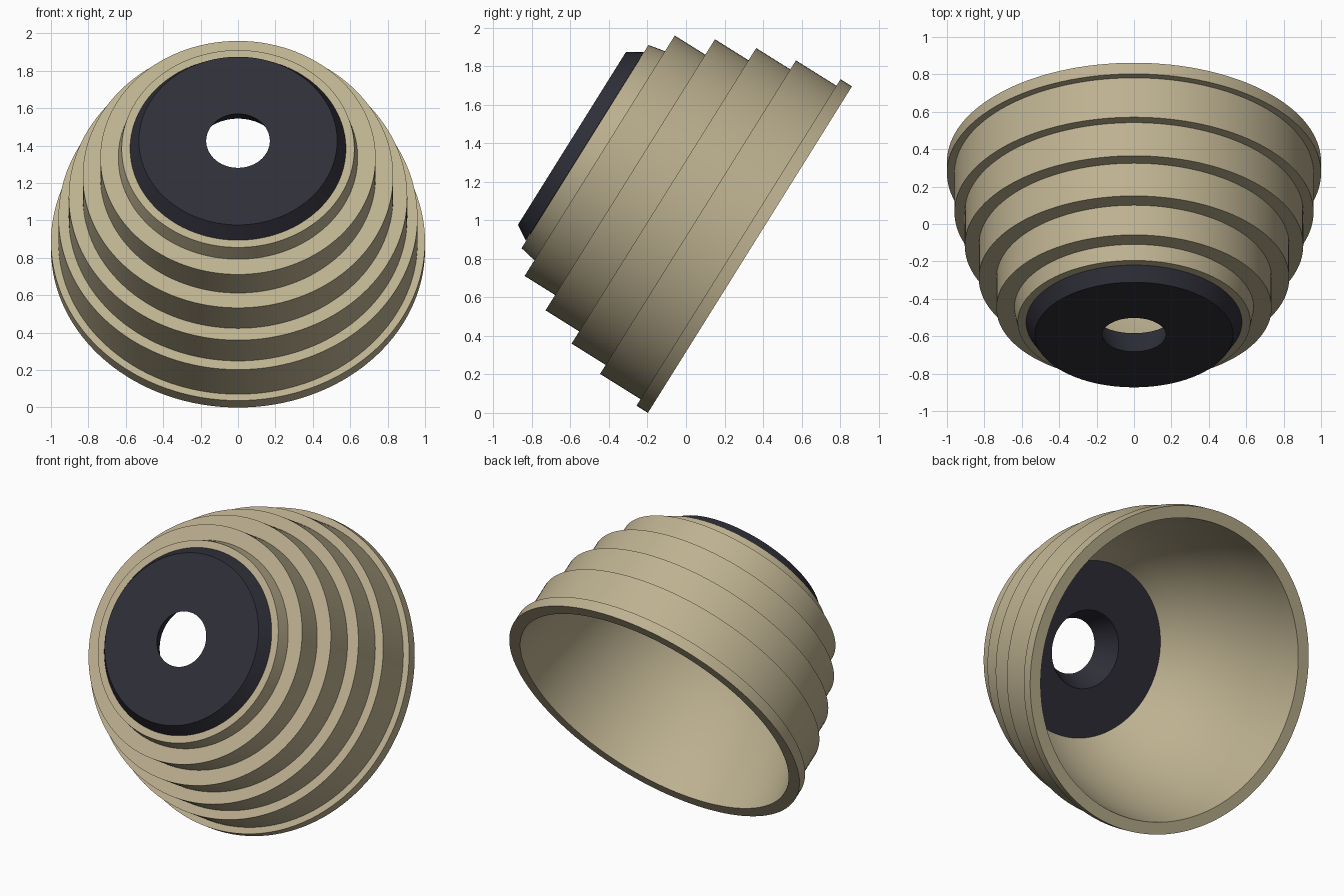
import bpy
import bmesh
from math import radians, sin, cos, tau

cube = bpy.data.objects.get("Cube")
if cube:
    bpy.data.objects.remove(cube, do_unlink=True)

SIDES = 128
TILT = radians(58)
BASE = (0, 0.332, 0.848)


def material(name, colour):
    mat = bpy.data.materials.new(name)
    mat.use_nodes = True
    mat.diffuse_color = colour
    mat.node_tree.nodes["Principled BSDF"].inputs["Base Color"].default_value = colour
    return mat


def lathe(name, profile, mat):
    """Revolve a closed (radius, height) profile, then tilt it to face forward."""
    bm = bmesh.new()
    rings = []
    for i in range(SIDES):
        a = tau * i / SIDES
        rings.append([bm.verts.new((r * cos(a), r * sin(a), h)) for r, h in profile])
    count = len(profile)
    for i in range(SIDES):
        here, there = rings[i], rings[(i + 1) % SIDES]
        for j in range(count):
            k = (j + 1) % count
            bm.faces.new((here[j], there[j], there[k], here[k]))
    bmesh.ops.recalc_face_normals(bm, faces=bm.faces)
    mesh = bpy.data.meshes.new(name)
    bm.to_mesh(mesh)
    bm.free()
    mesh.materials.append(mat)
    obj = bpy.data.objects.new(name, mesh)
    bpy.context.collection.objects.link(obj)
    obj.location = BASE
    obj.rotation_euler = (TILT, 0, 0)
    bpy.ops.object.select_all(action="DESELECT")
    obj.select_set(True)
    bpy.context.view_layer.objects.active = obj
    bpy.ops.object.shade_smooth_by_angle(angle=radians(25))
    return obj


tan = material("warm tan", (0.51, 0.44, 0.28, 1))
dark = material("dark slate", (0.028, 0.028, 0.04, 1))

# Stepped outer wall: each tier is a (radius, top height) pair
tiers = [(1.0, 0.07), (0.96, 0.318), (0.905, 0.527), (0.83, 0.733), (0.736, 0.92)]
outer = []
height = 0
for radius, top in tiers:
    outer += [(radius, height), (radius, top)]
    height = top
outer += [(0.64, height), (0.622, 1.01), (0.54, 1.01)]

# Smooth inner bowl, from the neck back to the open rim
inner = [(0.54, 0.93), (0.615, 0.84), (0.68, 0.74), (0.735, 0.64), (0.78, 0.54),
         (0.82, 0.43), (0.855, 0.32), (0.885, 0.21), (0.907, 0.1), (0.925, 0)]
lathe("stepped_bowl", outer + inner, tan)

# Chamfered end plug with a flared centre hole
lathe("end_plug", [(0.24, 0.93), (0.54, 0.93), (0.54, 1.011), (0.577, 1.011),
                   (0.53, 1.09), (0.17, 1.09)], dark)
